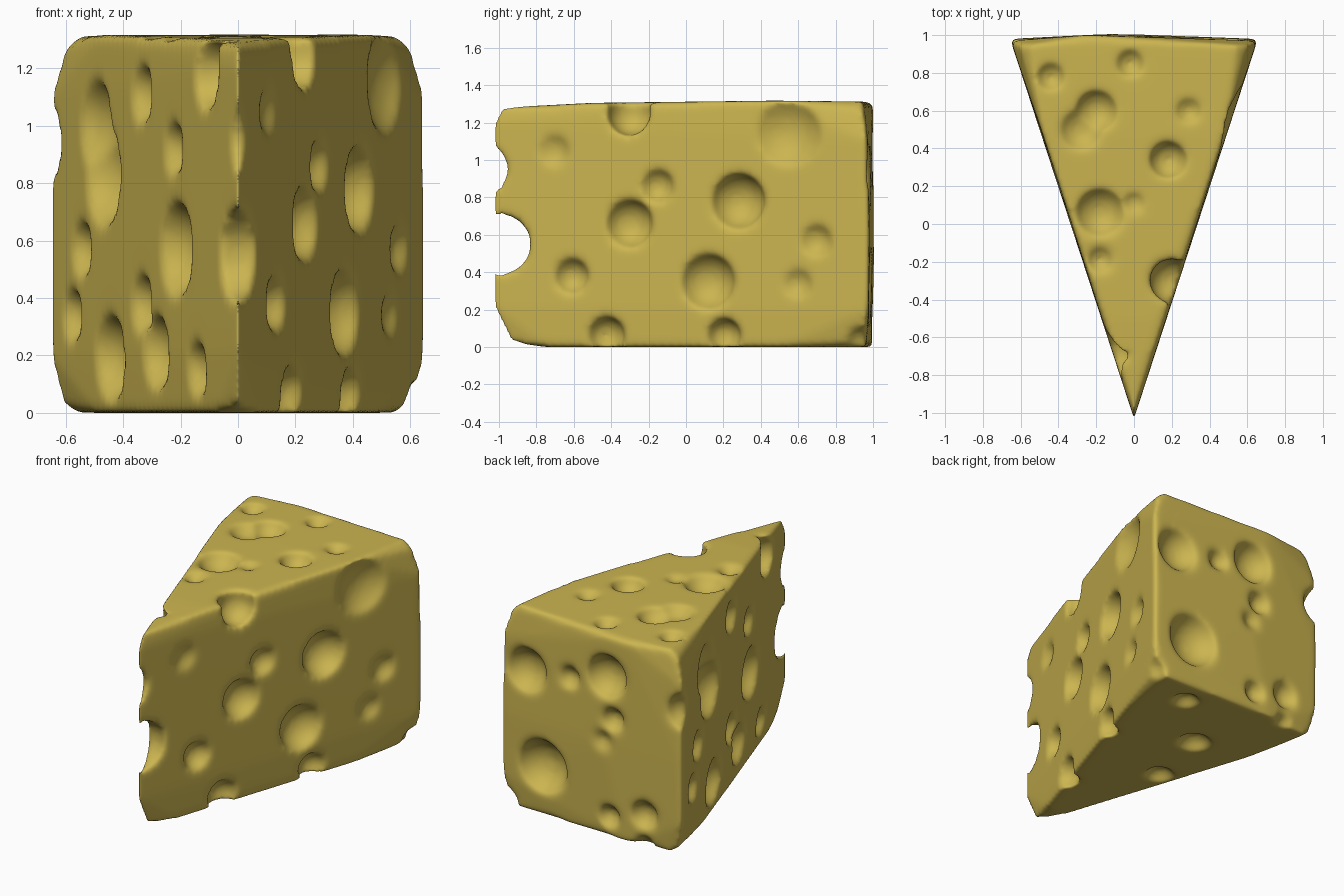
import bpy, bmesh
from mathutils import Vector, Matrix

# wedge body: convex hull with cut-off rear corners and a softened tip
pts = [(0, -1.03, 0.22), (0, -0.94, 0.025), (0, -1.03, 1.2), (0, -0.99, 1.28),
       (-0.25, 1.0, 1.305), (-0.25, 0.995, 0.0), (-0.1, 1.008, 0.6)]
for s in (-1, 1):
    pts += [(s * x, y, z) for x, y, z in (
        (0.08, -0.75, 0), (0.16, -0.5, 1.305), (0.48, 0.47, 1.317), (0.49, 0.5, 0),
        (0.55, 0.95, 1.312), (0.605, 0.95, 1.27), (0.652, 0.97, 1.1),
        (0.656, 0.98, 0.6), (0.655, 0.975, 0.2), (0.61, 0.95, 0.03), (0.56, 0.96, 0))]
bm = bmesh.new()
for p in pts:
    bm.verts.new(p)
bmesh.ops.convex_hull(bm, input=bm.verts)
loose = [v for v in bm.verts if not v.link_faces]
bmesh.ops.delete(bm, geom=loose, context='VERTS')
bmesh.ops.recalc_face_normals(bm, faces=bm.faces)
mesh = bpy.data.meshes.new("cheese_wedge")
bm.to_mesh(mesh)
bm.free()
cheese = bpy.data.objects.new("cheese_wedge", mesh)
bpy.context.collection.objects.link(cheese)

# holes: (first coordinate, second coordinate, opening radius, depth / radius)
RIGHT = [(-0.30, 0.66, .13, .75), (-0.15, 0.86, .09, .65), (0.28, 0.78, .15, .8),
         (0.12, 0.35, .15, .7), (-0.61, 0.38, .095, .75), (0.70, 0.57, .085, .5),
         (0.60, 0.34, .075, .4), (0.55, 1.15, .18, .4), (-0.70, 1.05, .08, .35)]
LEFT = [(0.42, 0.83, .18, .65), (0.50, 1.0, .16, .5), (0.01, 1.11, .10, .65), (-0.33, 0.92, .09, .65),
        (-0.36, 0.57, .165, .65), (0.65, 0.57, .095, .65), (0.75, 0.34, .09, .65),
        (0.01, 0.38, .10, .65), (-0.14, 0.21, .13, .65), (0.35, 0.19, .15, .65),
        (-0.57, 0.15, .095, .65)]
TOP = [(-0.44, 0.78, .075, .65), (-0.02, 0.85, .075, .65), (-0.20, 0.60, .11, .7),
       (-0.28, 0.50, .11, .5), (0.29, 0.60, .07, .5), (0.18, 0.34, .10, .8),
       (-0.18, 0.06, .13, .65), (0.0, 0.11, .06, .5), (-0.18, -0.19, .075, .65)]
BACK = [(0.47, 0.92, .15, .7), (0.15, 0.96, .075, .65), (-0.12, 1.04, .14, .7),
        (-0.17, 0.77, .075, .65), (0.35, 0.32, .18, .7), (-0.14, 0.13, .075, .65),
        (-0.39, 0.2, .095, .7), (-0.1, 0.62, .05, .3)]
BOTTOM = [(0.26, 0.80, .085, .7), (-0.11, 0.44, .105, .7), (-0.20, 0.0, .09, .7)]
EDGE = [(0, -0.98, 0.55, .155), (0, -1.08, 0.95, .125), (-0.67, 1.0, 0.94, .125),
        (0.20, -0.30, 1.25, .12), (-0.105, -0.68, 1.18, .12), (0.20, -0.43, 0.06, .105),
        (0.40, 0.20, 0.06, .095), (0.64, 0.93, 0.02, .09), (-0.39, 1.0, 0.0, .07)]

FACES = [
    (RIGHT, lambda a, b: (0.327 * (a + 1), a, b), (.951, -.31, 0)),
    (LEFT, lambda a, b: (-0.327 * (a + 1), a, b), (-.951, -.31, 0)),
    (TOP, lambda a, b: (a, b, 1.31), (0, 0, 1)),
    (BACK, lambda a, b: (a, 0.985, b), (0, 1, 0)),
    (BOTTOM, lambda a, b: (a, b, 0), (0, 0, -1)),
]
balls = [(Vector(e[:3]), e[3]) for e in EDGE]
for holes, place, normal in FACES:
    for a, b, r, k in holes:
        d = r * k
        R = (r * r + d * d) / (2 * d)
        balls.append((Vector(place(a, b)) + Vector(normal) * (R - d), R))

# all hole cutters in one mesh
bm = bmesh.new()
for c, R in balls:
    bmesh.ops.create_icosphere(bm, subdivisions=3, radius=R, matrix=Matrix.Translation(c))
mesh = bpy.data.meshes.new("hole_cutter")
bm.to_mesh(mesh)
bm.free()
cutter = bpy.data.objects.new("hole_cutter", mesh)
bpy.context.collection.objects.link(cutter)
cutter.hide_render = True

# cut the holes, then soften every rim and edge
m = cheese.modifiers.new("holes", 'BOOLEAN')
m.operation, m.object, m.solver, m.use_self = 'DIFFERENCE', cutter, 'EXACT', True
m = cheese.modifiers.new("even_mesh", 'REMESH')
m.mode, m.voxel_size, m.use_smooth_shade = 'VOXEL', 0.016, True
m = cheese.modifiers.new("soften", 'SMOOTH')
m.factor, m.iterations = 0.5, 16
bpy.context.view_layer.objects.active = cheese
cheese.select_set(True)
for name in [x.name for x in cheese.modifiers]:
    bpy.ops.object.modifier_apply(modifier=name)
bpy.data.objects.remove(cutter)
cheese.data.shade_smooth()

# cheese colour
mat = bpy.data.materials.new("cheese_yellow")
mat.diffuse_color = (0.60, 0.46, 0.08, 1)
cheese.data.materials.clear()
cheese.data.materials.append(mat)
